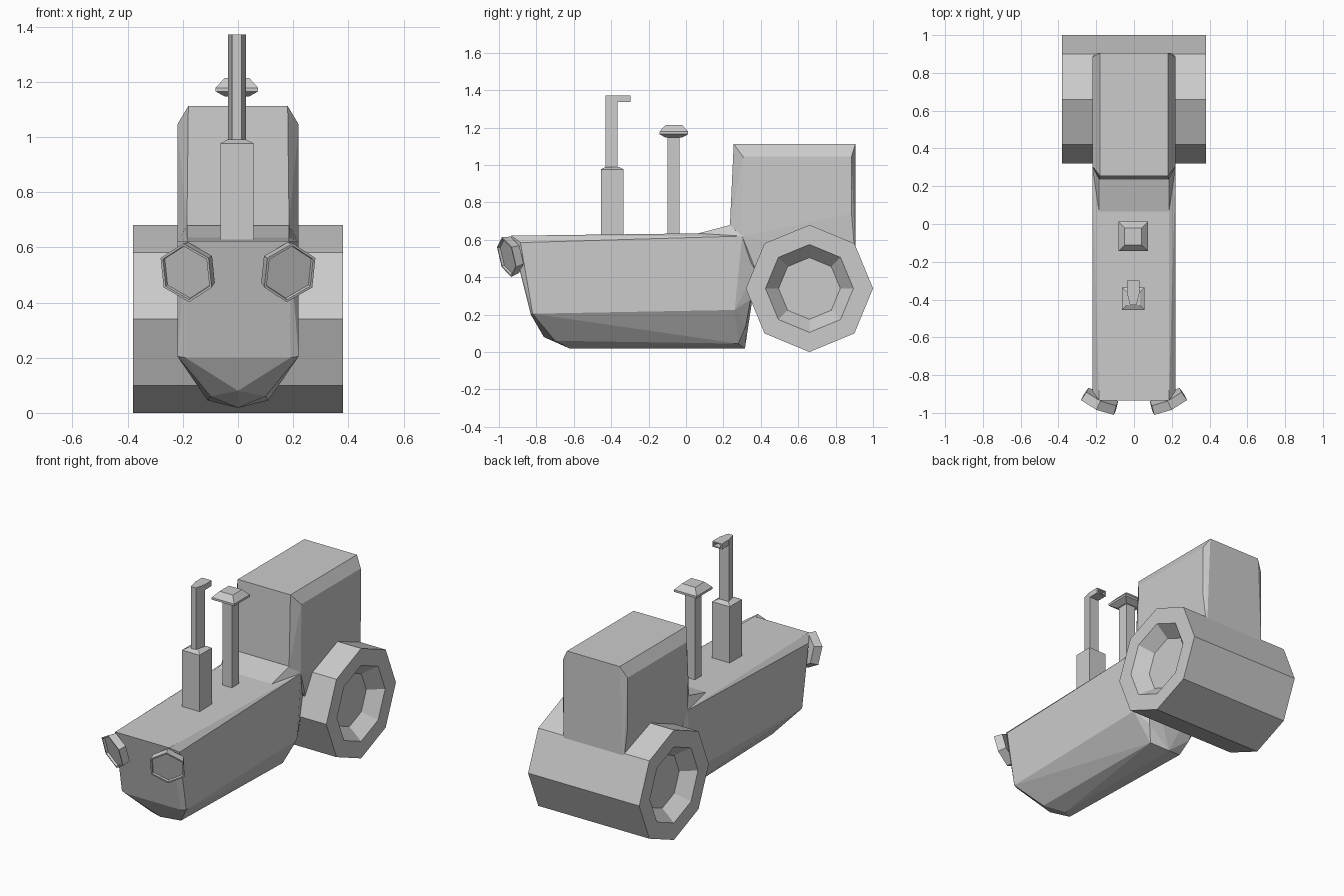
import bpy, bmesh
from math import cos, sin, pi
from mathutils import Vector

if "Cube" in bpy.data.objects:
    bpy.data.objects.remove(bpy.data.objects["Cube"])


def finish(name, bm):
    bmesh.ops.recalc_face_normals(bm, faces=bm.faces)
    me = bpy.data.meshes.new(name)
    bm.to_mesh(me)
    bm.free()
    ob = bpy.data.objects.new(name, me)
    bpy.context.collection.objects.link(ob)
    return ob


def hull(name, half):
    """Convex, left-right symmetric part from its right-hand points."""
    bm = bmesh.new()
    for x, y, z in half:
        bm.verts.new((x, y, z))
        if x > 0:
            bm.verts.new((-x, y, z))
    res = bmesh.ops.convex_hull(bm, input=bm.verts)
    junk = [v for v in res["geom_interior"] if isinstance(v, bmesh.types.BMVert)]
    bmesh.ops.delete(bm, geom=junk, context='VERTS')
    return finish(name, bm)


def loft(name, rings):
    """Skin a list of equal rings and close both ends."""
    bm = bmesh.new()
    rows = [[bm.verts.new(p) for p in r] for r in rings]
    n = len(rows[0])
    for a, b in zip(rows, rows[1:]):
        for i in range(n):
            j = (i + 1) % n
            bm.faces.new((a[i], a[j], b[j], b[i]))
    bm.faces.new(rows[0])
    bm.faces.new(rows[-1])
    return finish(name, bm)


def square(cx, cy, h, z):
    return [(cx - h, cy - h, z), (cx + h, cy - h, z), (cx + h, cy + h, z), (cx - h, cy + h, z)]


def octagon(x, r):
    return [(x, 0.66 + r * cos(i * pi / 4), 0.34 + r * sin(i * pi / 4)) for i in range(8)]


# Engine hull with V-shaped belly
hull("engine_body", [
    (0.185, -0.935, 0.622), (0.22, -0.885, 0.585), (0.22, -0.82, 0.205), (0.19, -0.83, 0.2),
    (0, -0.76, 0.08), (0.10, -0.70, 0.06), (0, -0.62, 0.018),
    (0.185, 0.25, 0.637), (0.22, 0.30, 0.62), (0.22, 0.26, 0.225), (0.15, 0.32, 0.14),
    (0.11, 0.28, 0.045), (0, 0.315, 0.018), (0.18, 0.345, 0.28), (0.18, 0.38, 0.45)])

# Sloped cowl in front of the cab
hull("cowl", [
    (0.185, 0.06, 0.633), (0.185, 0.24, 0.68), (0.22, 0.30, 0.62), (0.185, 0.3, 0.60)])

# Cab
hull("cab", [
    (0.18, 0.255, 1.112), (0.18, 0.905, 1.112), (0.22, 0.305, 1.045), (0.22, 0.885, 1.045),
    (0.185, 0.235, 0.68), (0.22, 0.30, 0.62), (0.22, 0.885, 0.74), (0.18, 0.905, 0.7),
    (0.205, 0.905, 0.5), (0.2, 0.38, 0.42)])

# Wide rear roller wheel, recessed hub on each side
loft("rear_wheels", [
    octagon(-0.30, 0.165), octagon(-0.38, 0.235), octagon(-0.38, 0.34),
    octagon(0.38, 0.34), octagon(0.38, 0.235), octagon(0.30, 0.165)])

# Headlights: shallow hexagonal dishes turned outward and slightly down
for side, label in ((-1, "left"), (1, "right")):
    n = Vector((side * 0.40, -0.89, -0.25)).normalized()
    u = Vector((0, 0, 1)).cross(n).normalized()
    v = n.cross(u)
    c = Vector((side * 0.178, -0.937, 0.514))

    def hexa(r, d):
        return [c + n * d + u * (r * sin(i * pi / 3)) + v * (r * cos(i * pi / 3)) for i in range(6)]
    loft("headlight_" + label, [hexa(0.10, -0.025), hexa(0.11, 0.025),
                                hexa(0.10, 0.025), hexa(0.098, 0.012)])

# Exhaust: square base, tapered-section pipe and open spout
X = -0.004
loft("exhaust_base", [square(X, -0.395, 0.06, 0.58), square(X, -0.395, 0.06, 0.977),
                      square(X, -0.395, 0.035, 0.99)])


def pipe(z):
    return [(X - 0.017, -0.43, z), (X + 0.017, -0.43, z), (X + 0.033, -0.365, z), (X - 0.033, -0.365, z)]


def spout(y, wide, z0, z1):
    return [(X - wide, y, z0), (X + wide, y, z0), (X + wide, y, z1), (X - wide, y, z1)]


loft("exhaust_pipe", [pipe(0.97), pipe(1.372)])
loft("exhaust_spout", [spout(-0.37, 0.032, 1.338, 1.372), spout(-0.298, 0.033, 1.338, 1.372),
                       spout(-0.298, 0.024, 1.345, 1.365), spout(-0.34, 0.024, 1.345, 1.365)])

# Air intake with mushroom cap
loft("intake_pipe", [square(X, -0.067, 0.033, 0.58), square(X, -0.067, 0.033, 1.16)])
loft("intake_cap", [square(X, -0.065, 0.045, 1.147), square(X, -0.065, 0.077, 1.165),
                    square(X, -0.065, 0.077, 1.178), square(X, -0.065, 0.045, 1.213)])
